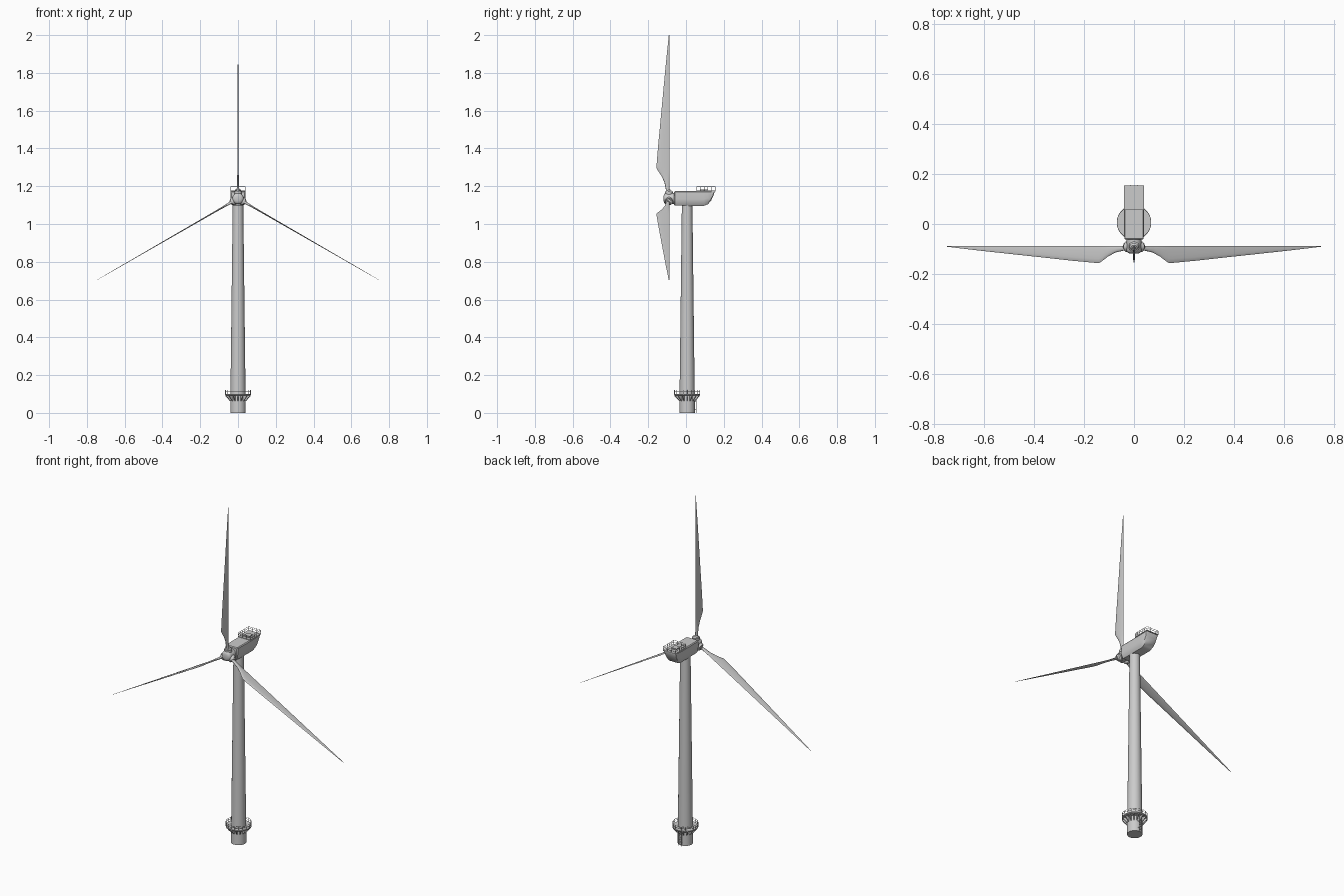
import bpy, bmesh
from math import sin, cos, pi, radians
from mathutils import Vector, Matrix

if "Cube" in bpy.data.objects:
    bpy.data.objects.remove(bpy.data.objects["Cube"])

TY = 0.006            # tower axis y
HUB = Vector((0, -0.09, 1.135))


def finish(bm, name, angle=35):
    bmesh.ops.recalc_face_normals(bm, faces=bm.faces)
    me = bpy.data.meshes.new(name)
    bm.to_mesh(me)
    bm.free()
    ob = bpy.data.objects.new(name, me)
    bpy.context.collection.objects.link(ob)
    bpy.ops.object.select_all(action='DESELECT')
    ob.select_set(True)
    bpy.context.view_layer.objects.active = ob
    bpy.ops.object.shade_smooth_by_angle(angle=radians(angle))
    return ob


def loft(bm, rings, caps=True):
    vs = [[bm.verts.new(p) for p in r] for r in rings]
    n = len(vs[0])
    for a, b in zip(vs, vs[1:]):
        for i in range(n):
            j = (i + 1) % n
            bm.faces.new((a[i], a[j], b[j], b[i]))
    if caps:
        bm.faces.new(vs[0])
        bm.faces.new(vs[-1])


def lathe(bm, profile, n=32, y=TY):
    loft(bm, [[(r * cos(2 * pi * i / n), y + r * sin(2 * pi * i / n), z)
               for i in range(n)] for r, z in profile])


def rod(bm, a, b, r=0.0012, n=6, r2=None):
    a, b = Vector(a), Vector(b)
    d = b - a
    m = Matrix.Translation((a + b) / 2) @ d.to_track_quat('Z', 'Y').to_matrix().to_4x4()
    bmesh.ops.create_cone(bm, cap_ends=True, segments=n, radius1=r,
                          radius2=r if r2 is None else r2, depth=d.length, matrix=m)


def box(bm, c, s):
    bmesh.ops.create_cube(bm, size=1, matrix=Matrix.Translation(c) @ Matrix.Diagonal((*s, 1)))


def railing(bm, pts, h, closed=True):
    for i, p in enumerate(pts):
        p = Vector(p)
        rod(bm, p, p + Vector((0, 0, h)))
        if closed or i < len(pts) - 1:
            q = Vector(pts[(i + 1) % len(pts)])
            for f in (0.55, 1):
                up = Vector((0, 0, h * f))
                rod(bm, p + up, q + up, 0.001)


# tower and foundation
bm = bmesh.new()
lathe(bm, [(0.041, 0), (0.041, 0.1), (0.040, 0.1), (0.028, 1.098)])
finish(bm, "tower")

# service deck with brackets
bm = bmesh.new()
lathe(bm, [(0.041, 0.092), (0.066, 0.092), (0.069, 0.095), (0.069, 0.1), (0.04, 0.1)])
finish(bm, "service_deck")
bm = bmesh.new()
for k in range(16):
    a = 2 * pi * k / 16
    rot = Matrix.Translation((0, TY, 0)) @ Matrix.Rotation(a, 4, 'Z')
    loft(bm, [[rot @ Vector((x, t, z)) for x, z in
               ((0.039, 0.064), (0.044, 0.064), (0.066, 0.088), (0.066, 0.093), (0.039, 0.093))]
              for t in (-0.002, 0.002)])
finish(bm, "deck_brackets")
bm = bmesh.new()
railing(bm, [(0.068 * cos(2 * pi * k / 20), TY + 0.068 * sin(2 * pi * k / 20), 0.1)
             for k in range(20)], 0.021)
finish(bm, "deck_railing")

# access ladder at the back of the foundation
bm = bmesh.new()
for x in (-0.009, 0.009):
    rod(bm, (x, 0.054, 0), (x, 0.054, 0.094), 0.0016)
    for z in (0.02, 0.06):
        rod(bm, (x, 0.044, z), (x, 0.054, z))
for k in range(9):
    rod(bm, (-0.009, 0.054, 0.008 + k * 0.01), (0.009, 0.054, 0.008 + k * 0.01), 0.0009)
finish(bm, "access_ladder")

# nacelle: cross-sections along y (y, bottom z, half width, top z)
bm = bmesh.new()
rings = []
for y, zb, w, zt in ((-0.063, 1.101, 0.035, 1.17), (-0.058, 1.097, 0.039, 1.174),
                     (0.095, 1.096, 0.040, 1.174), (0.115, 1.104, 0.040, 1.174),
                     (0.132, 1.122, 0.039, 1.174), (0.144, 1.148, 0.039, 1.174),
                     (0.150, 1.166, 0.038, 1.174)):
    h = zt - zb
    half = [(w * 0.9, zt), (w, zt - h * 0.07), (w, zb + h * 0.45),
            (w * 0.92, zb + h * 0.18), (w * 0.7, zb)]
    rings.append([(x, y, z) for x, z in half] + [(-x, y, z) for x, z in half[::-1]])
loft(bm, rings)
finish(bm, "nacelle", 30)

# roof deck, hatch and railing
bm = bmesh.new()
box(bm, (0, 0.106, 1.175), (0.08, 0.098, 0.004))
finish(bm, "roof_deck")
bm = bmesh.new()
box(bm, (0, 0.095, 1.179), (0.034, 0.035, 0.008))
finish(bm, "roof_hatch")
bm = bmesh.new()
ys = [0.057 + 0.0194 * k for k in range(6)]
pts = [(-0.039, y, 1.176) for y in ys] + [(x, ys[-1], 1.176) for x in (-0.013, 0.013)]
pts += [(0.039, y, 1.176) for y in ys[::-1]] + [(x, ys[0], 1.176) for x in (0.013, -0.013)]
railing(bm, pts, 0.022)
finish(bm, "roof_railing")

# hub with rounded nose
bm = bmesh.new()
n = 24
loft(bm, [[HUB + Vector((r * cos(2 * pi * i / n), y - HUB.y, r * sin(2 * pi * i / n)))
           for i in range(n)]
          for r, y in ((0.029, -0.06), (0.030, -0.104), (0.028, -0.111),
                       (0.023, -0.116), (0.013, -0.119))])
finish(bm, "hub")

# blades and root sockets: stations (radius, leading edge y, thickness)
TRAIL = -0.088
stations = [(0.03, -0.107, 0.016), (0.05, -0.107, 0.015), (0.085, -0.114, 0.012),
            (0.12, -0.130, 0.011), (0.145, -0.147, 0.010), (0.160, -0.1555, 0.010),
            (0.175, -0.156, 0.0095), (0.28, -0.1475, 0.008), (0.40, -0.136, 0.007),
            (0.55, -0.122, 0.005), (0.72, -0.106, 0.0035), (0.865, -0.091, 0.0015)]
for k, label in enumerate(("top", "left", "right")):
    spin = Matrix.Translation((0, 0, HUB.z)) @ Matrix.Rotation(2 * pi * k / 3, 4, 'Y')
    bm = bmesh.new()
    rings = []
    for s, (r, lead, t) in enumerate(stations):
        ring = []
        f = min(1, s / 3)            # round root blending into an aerofoil
        for i in range(12):
            a = 2 * pi * i / 12
            u = (1 - cos(a)) / 2     # 0 at leading edge, 1 at trailing edge
            x = t / 2 * sin(a) * (1 - f * 0.6 * u)
            ring.append(spin @ Vector((x, lead + (TRAIL - lead) * u, r)))
        rings.append(ring)
    loft(bm, rings)
    finish(bm, "blade_" + label, 50)
    bm = bmesh.new()
    rod(bm, spin @ Vector((0, -0.091, 0.008)), spin @ Vector((0, -0.091, 0.036)), 0.021, 20)
    rod(bm, spin @ Vector((0, -0.093, 0.036)), spin @ Vector((0, -0.096, 0.043)), 0.018, 20, 0.012)
    finish(bm, "blade_socket_" + label)
